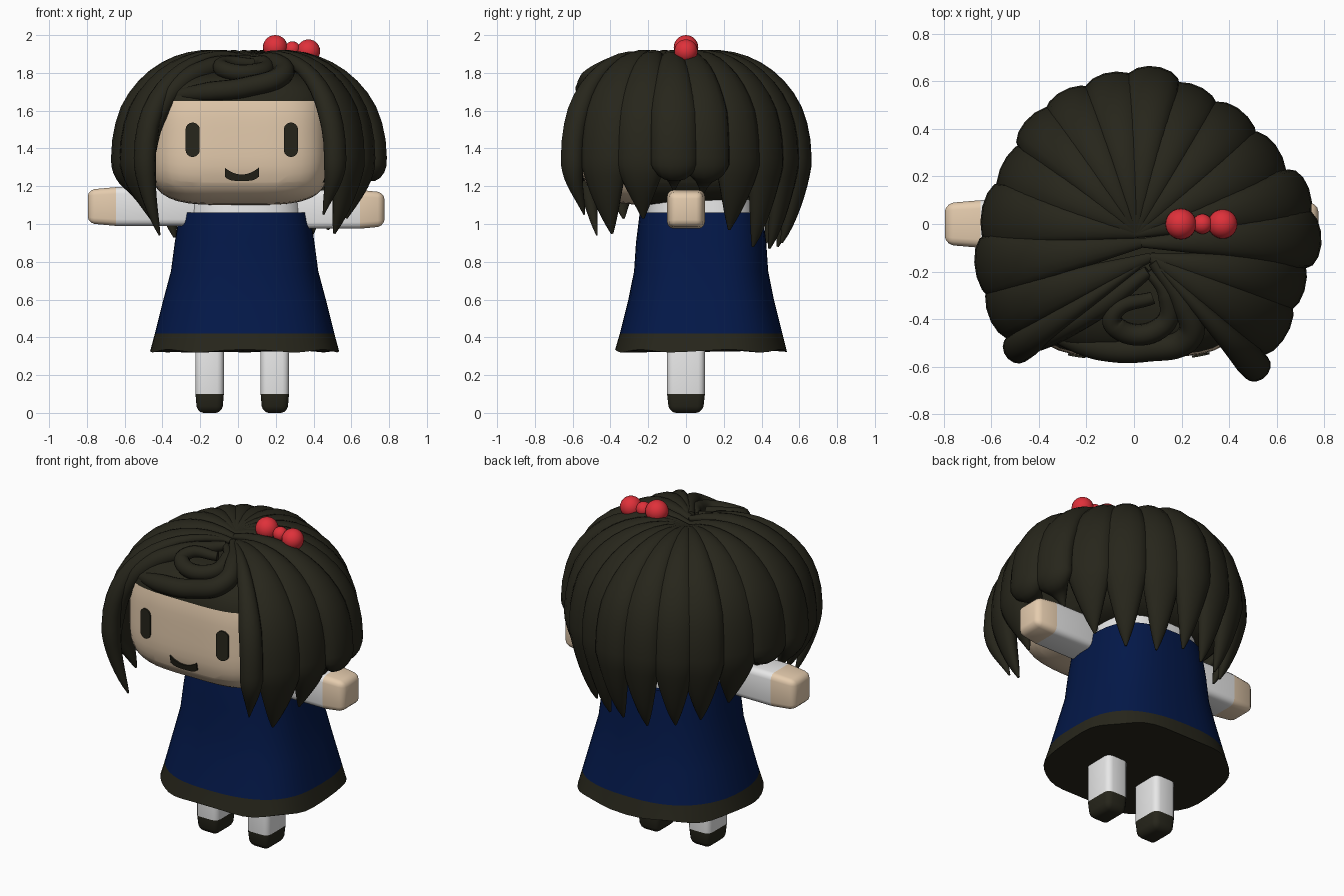
import bpy, bmesh, math
from mathutils import Vector
from mathutils.geometry import interpolate_bezier

old = bpy.data.objects.get("Cube")
if old:
    bpy.data.objects.remove(old, do_unlink=True)


def material(name, r, g, b):
    m = bpy.data.materials.new(name)
    m.use_nodes = True
    m.diffuse_color = (r, g, b, 1)
    bsdf = m.node_tree.nodes["Principled BSDF"]
    bsdf.inputs["Base Color"].default_value = (r, g, b, 1)
    bsdf.inputs["Roughness"].default_value = 0.8
    return m


DARK = material("dark_brown", 0.020, 0.019, 0.011)
SKIN = material("skin", 0.78, 0.60, 0.42)
WHITE = material("white", 0.80, 0.80, 0.80)
BLUE = material("navy_blue", 0.001, 0.009, 0.066)
RED = material("red", 0.74, 0.03, 0.042)


def smooth(ob, angle=40):
    bpy.ops.object.select_all(action="DESELECT")
    ob.select_set(True)
    bpy.context.view_layer.objects.active = ob
    bpy.ops.object.shade_smooth_by_angle(angle=math.radians(angle))


def finish(name, bm, mats, rule=None, angle=40):
    bmesh.ops.recalc_face_normals(bm, faces=bm.faces)
    if rule:
        for f in bm.faces:
            f.material_index = rule(f.calc_center_median())
    me = bpy.data.meshes.new(name)
    bm.to_mesh(me)
    bm.free()
    for m in mats:
        me.materials.append(m)
    ob = bpy.data.objects.new(name, me)
    bpy.context.collection.objects.link(ob)
    smooth(ob, angle)


def cut(bm, co, no):
    bmesh.ops.bisect_plane(bm, geom=bm.verts[:] + bm.edges[:] + bm.faces[:],
                           plane_co=co, plane_no=no)


def loft(bm, rings):
    """Skin a list of closed rings and cap both ends."""
    rows = [[bm.verts.new(p) for p in ring] for ring in rings]
    n = len(rows[0])
    for a, b in zip(rows, rows[1:]):
        for i in range(n):
            bm.faces.new((a[i], a[(i + 1) % n], b[(i + 1) % n], b[i]))
    bm.faces.new(rows[0])
    bm.faces.new(rows[-1])


def limb(name, lo, hi, seam, direction):
    """Rounded box whose end past the seam narrows and takes the second colour."""
    lo, hi, seam, direction = map(Vector, (lo, hi, seam, direction))
    centre = (lo + hi) / 2
    bm = bmesh.new()
    bmesh.ops.create_cube(bm, size=1)
    for v in bm.verts:
        v.co = centre + v.co * (hi - lo)
    bmesh.ops.bevel(bm, geom=bm.edges[:], offset=0.035, segments=3,
                    profile=0.5, affect="EDGES")
    cut(bm, seam, direction)
    past = {v: (v.co - seam).dot(direction) for v in bm.verts}
    length = max(past.values())
    for v, d in past.items():
        if d > 0:
            axis = centre + direction * (v.co - centre).dot(direction)
            v.co = axis + (v.co - axis) * (1 - 0.17 * (d / length) ** 2)
    finish(name, bm, [WHITE, SKIN if direction.x else DARK],
           lambda c: int((c - seam).dot(direction) > 0))


# Head: superellipsoid, hair colour on the scalp
CENTRE, SIZE, POWER = Vector((0.01, -0.06, 1.46)), Vector((0.485, 0.5, 0.36)), 4
bm = bmesh.new()
bmesh.ops.create_cube(bm, size=2)
bmesh.ops.subdivide_edges(bm, edges=bm.edges[:], cuts=13, use_grid_fill=True)
for v in bm.verts:
    v.co /= sum(abs(c) ** POWER for c in v.co) ** (1 / POWER)
    v.co = CENTRE + v.co * SIZE
for z in (1.65, 1.22):
    cut(bm, (0, 0, z), (0, 0, 1))
for y in (-0.36, -0.2):
    cut(bm, (0, y, 0), (0, 1, 0))
finish("head", bm, [SKIN, DARK],
       lambda c: int(c.z > 1.65 or c.y > (-0.36 if c.z > 1.22 else -0.2)))


def face_plate(name, outline):
    """Thin plate that follows the front of the head."""
    def on_face(x, z, lift):
        u, w = abs((x - CENTRE.x) / SIZE.x), abs((z - CENTRE.z) / SIZE.z)
        depth = (1 - u ** POWER - w ** POWER) ** (1 / POWER)
        return Vector((x, CENTRE.y - SIZE.y * depth - lift, z))
    bm = bmesh.new()
    loft(bm, [[on_face(x, z, h) for x, z in outline] for h in (0, 0.009)])
    finish(name, bm, [DARK])


# Eyes: upright capsules
for side, x in (("right", -0.24), ("left", 0.28)):
    ring = []
    for i in range(24):
        a = math.tau * (i + 0.5) / 24
        ring.append((x + 0.037 * math.cos(a),
                     1.446 + math.copysign(0.055, math.sin(a)) + 0.036 * math.sin(a)))
    face_plate(side + "_eye", ring)

# Mouth: smiling crescent
steps = [i / 6 - 1 for i in range(13)]
face_plate("mouth", [(0.02 + 0.09 * t, 1.262 + 0.036 * t * t) for t in steps]
           + [(0.02 + 0.09 * t, 1.228 + 0.022 * t ** 4) for t in reversed(steps)])


# Hair locks: flattened tapering sweeps from the crown
def hair_lock(name, root, x, y, tip_z, width, thick=0.07):
    root = Vector((*root, 0))
    out = Vector((x, y, 0)) - root
    reach = out.length - thick * 0.8
    out.normalize()
    across = Vector((-out.y, out.x, 0))

    def at(r, z):
        return root + out * (reach * r) + Vector((0, 0, z))
    low = 1.35
    path = interpolate_bezier(at(0, 1.87), at(0.5, 1.965), at(1, 1.745), at(1, low), 14)
    path += interpolate_bezier(at(1, low), at(1, low - 0.13), at(0.94, tip_z + 0.14),
                               at(0.86, tip_z), 10)[1:]
    rings, last = [], len(path) - 1
    for i, p in enumerate(path):
        s = i / last
        grow = min(1, 0.15 + 1.9 * s) * min(1, max(0.02, (1 - s) / 0.36)) ** 0.75
        tangent = (path[min(i + 1, last)] - path[max(i - 1, 0)]).normalized()
        normal = tangent.cross(across)
        rings.append([p + across * (width * grow * math.cos(a))
                      + normal * (thick * grow ** 0.8 * math.sin(a))
                      for a in (math.tau * k / 14 for k in range(14))])
    bm = bmesh.new()
    loft(bm, rings)
    finish(name, bm, [DARK], angle=60)


BACK, MID, PART = (0.01, -0.04), (0.03, -0.08), (0.07, -0.14)
LOCKS = [  # root, outer x, outer y, tip height, half width
    (BACK, 0.085, 0.65, 0.90, 0.115), (BACK, -0.10, 0.625, 0.88, 0.12),
    (BACK, -0.29, 0.55, 0.90, 0.12), (BACK, -0.43, 0.44, 0.93, 0.125),
    (BACK, -0.54, 0.25, 1.00, 0.135), (BACK, -0.63, 0.04, 1.17, 0.145),
    (MID, -0.655, -0.19, 1.10, 0.14), (PART, -0.60, -0.38, 1.03, 0.13),
    (BACK, 0.26, 0.57, 0.87, 0.12), (BACK, 0.45, 0.46, 0.88, 0.125),
    (BACK, 0.60, 0.30, 0.97, 0.13), (BACK, 0.73, 0.12, 1.16, 0.125),
    (MID, 0.775, -0.06, 1.18, 0.125), (PART, 0.71, -0.25, 1.03, 0.13),
    (PART, 0.63, -0.46, 0.95, 0.135),
]
for i, lock in enumerate(LOCKS):
    hair_lock("hair_lock_%d" % (i + 1), *lock)
hair_lock("front_lock_right", PART, -0.53, -0.55, 0.94, 0.065, 0.055)
hair_lock("front_lock_left", PART, 0.545, -0.635, 1.05, 0.065, 0.055)


# Fringe: tapered tubes curling over the forehead
def curl(name, points, depth):
    cu = bpy.data.curves.new(name, "CURVE")
    cu.dimensions = "3D"
    cu.bevel_depth = depth
    cu.bevel_resolution = 4
    cu.use_fill_caps = True
    sp = cu.splines.new("BEZIER")
    sp.bezier_points.add(len(points) - 1)
    for bp, (x, y, z, r) in zip(sp.bezier_points, points):
        bp.co, bp.radius = (x, y, z), r
        bp.handle_left_type = bp.handle_right_type = "AUTO"
    cu.materials.append(DARK)
    ob = bpy.data.objects.new(name, cu)
    bpy.context.collection.objects.link(ob)
    bpy.ops.object.select_all(action="DESELECT")
    ob.select_set(True)
    bpy.context.view_layer.objects.active = ob
    bpy.ops.object.convert(target="MESH")
    smooth(bpy.context.object, 60)


curl("fringe_sweep", [(0.08, -0.16, 1.88, 0.4), (0.21, -0.34, 1.85, 0.9),
                      (0.235, -0.47, 1.79, 1), (0.05, -0.525, 1.725, 1),
                      (-0.15, -0.52, 1.70, 0.95), (-0.32, -0.47, 1.68, 0.6),
                      (-0.42, -0.42, 1.66, 0.2)], 0.056)
curl("fringe_curl", [(0.06, -0.2, 1.87, 0.4), (0.14, -0.3, 1.85, 0.9),
                     (0.12, -0.43, 1.81, 1), (-0.08, -0.43, 1.82, 1),
                     (-0.08, -0.37, 1.85, 0.8), (0.08, -0.31, 1.85, 0.6)], 0.045)
curl("fringe_side", [(0.06, -0.2, 1.87, 0.5), (-0.14, -0.34, 1.83, 1),
                     (-0.31, -0.44, 1.74, 1), (-0.41, -0.49, 1.6, 0.9),
                     (-0.46, -0.5, 1.4, 0.6), (-0.46, -0.49, 1.2, 0.1)], 0.052)

# Bow: two beads and a knot
for name, x, z, r in (("bow_right", 0.197, 1.935, 0.065),
                      ("bow_knot", 0.288, 1.925, 0.042),
                      ("bow_left", 0.373, 1.915, 0.062)):
    bpy.ops.mesh.primitive_uv_sphere_add(segments=24, ring_count=14, radius=r,
                                         location=(x, 0, z))
    ob = bpy.context.object
    ob.name = name
    ob.data.materials.append(RED)
    smooth(ob)


# Dress and undershirt: stacked ovals, squarer on the left side
def ovals(name, rows, mats, rule=None, wave=0):
    rings = []
    for k, (z, hx, hy) in enumerate(rows):
        ring = []
        for i in range(48):
            a = math.tau * i / 48
            c, s = math.cos(a), math.sin(a)
            power = 0.79 - 0.08 * c
            ring.append((0.035 + hx * math.copysign(abs(c) ** power, c),
                         0.08 + hy * math.copysign(abs(s) ** power, s),
                         z + (0 if k else wave * math.sin(7 * a))))
        rings.append(ring)
    bm = bmesh.new()
    loft(bm, rings)
    finish(name, bm, mats, rule)


ovals("dress", [(0.328, 0.5, 0.455), (0.42, 0.475, 0.43), (0.6, 0.43, 0.385),
                (0.75, 0.39, 0.355), (0.9, 0.37, 0.345), (1.06, 0.345, 0.325)],
      [BLUE, DARK], lambda c: int(c.z < 0.41), 0.008)
ovals("undershirt", [(1.0, 0.32, 0.3), (1.13, 0.31, 0.29)], [WHITE])

# Arms with hands, legs with shoes
for side, lo, hi, z in (("right", -0.795, -0.2, 0.99), ("left", 0.25, 0.775, 0.975)):
    sign = math.copysign(1, lo) if side == "right" else 1
    limb(side + "_arm", (lo, -0.1, z), (hi, 0.1, z + 0.205),
         (0.645 * sign, 0, 0), (sign, 0, 0))
for side, x in (("right", -0.15), ("left", 0.195)):
    limb(side + "_leg", (x - 0.075, -0.1, 0), (x + 0.075, 0.1, 0.42),
         (0, 0, 0.1), (0, 0, -1))
